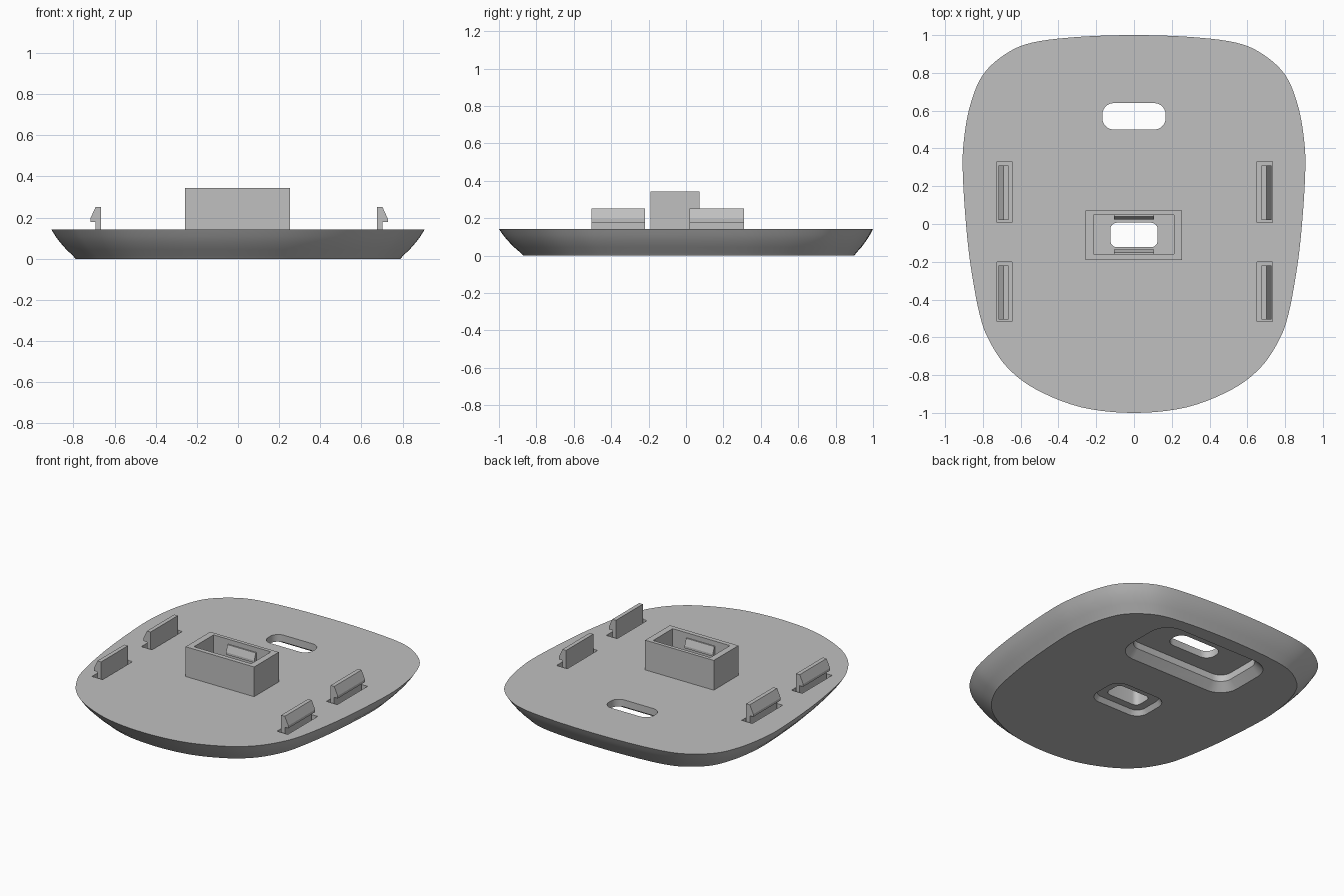
import bpy
import bmesh
from math import cos, sin, pi
from mathutils import Vector

cube = bpy.data.objects.get("Cube")
if cube:
    bpy.data.objects.remove(cube, do_unlink=True)

grey = bpy.data.materials.new("matte_grey")
grey.use_nodes = True
grey.diffuse_color = (0.53, 0.53, 0.53, 1)
grey.node_tree.nodes["Principled BSDF"].inputs["Base Color"].default_value = grey.diffuse_color


def loft(name, loops):
    """Closed solid through a list of matching point loops."""
    bm = bmesh.new()
    rings = [[bm.verts.new(p) for p in loop] for loop in loops]
    n = len(rings[0])
    for a, b in zip(rings, rings[1:]):
        for i in range(n):
            j = (i + 1) % n
            bm.faces.new((a[i], a[j], b[j], b[i]))
    bm.faces.new(rings[0][::-1])
    bm.faces.new(rings[-1])
    bmesh.ops.recalc_face_normals(bm, faces=bm.faces)
    mesh = bpy.data.meshes.new(name)
    bm.to_mesh(mesh)
    bm.free()
    mesh.materials.append(grey)
    obj = bpy.data.objects.new(name, mesh)
    bpy.context.collection.objects.link(obj)
    return obj


def rounded(cx, cy, w, h, r, z, seg=6):
    """Rounded rectangle loop at height z."""
    pts = []
    for q, (sx, sy) in enumerate([(1, 1), (-1, 1), (-1, -1), (1, -1)]):
        for k in range(seg + 1):
            a = (q + k / seg) * pi / 2
            pts.append((cx + sx * (w / 2 - r) + r * cos(a),
                        cy + sy * (h / 2 - r) + r * sin(a), z))
    return pts


def block(name, x0, x1, y0, y1, z0, z1):
    ring = [(x0, y0), (x1, y0), (x1, y1), (x0, y1)]
    return loft(name, [[(x, y, z) for x, y in ring] for z in (z0, z1)])


def carve(obj, cutters):
    """Subtract the cutters, bake the result and remove them."""
    for c in cutters:
        c.hide_render = True
        mod = obj.modifiers.new("cut", "BOOLEAN")
        mod.operation = "DIFFERENCE"
        mod.solver = "EXACT"
        mod.object = c
    graph = bpy.context.evaluated_depsgraph_get()
    mesh = bpy.data.meshes.new_from_object(obj.evaluated_get(graph))
    obj.modifiers.clear()
    obj.data = mesh
    for c in cutters:
        bpy.data.objects.remove(c, do_unlink=True)


def smooth_loop(pts, steps=5):
    """Closed Catmull-Rom curve through the points."""
    out, n = [], len(pts)
    for i in range(n):
        a, b, c, d = (Vector(pts[(i + k) % n]) for k in (-1, 0, 1, 2))
        for s in range(steps):
            t = s / steps
            out.append((2 * b + (c - a) * t + (2 * a - 5 * b + 4 * c - d) * t ** 2
                        + (3 * b - a - 3 * c + d) * t ** 3) / 2)
    return out


# Dished base plate: egg-shaped rim tapering to a smaller flat underside
half = [(0.3, 0.99), (0.54, 0.96), (0.68, 0.9), (0.8, 0.79), (0.867, 0.63),
        (0.9, 0.45), (0.907, 0.29), (0.892, 0.03), (0.865, -0.22),
        (0.817, -0.48), (0.765, -0.62), (0.67, -0.76), (0.52, -0.875), (0.28, -0.97)]
rim = smooth_loop([(0, 1)] + half + [(0, -1)] + [(-x, y) for x, y in reversed(half)])
profile = [(0, 1), (0.015, 0.89), (0.045, 0.62), (0.08, 0.36), (0.11, 0.17), (0.143, 0)]
plate = loft("base_plate", [[(p.x * (1 - 0.13 * t), p.y * (1 - 0.115 * t) + 0.015 * t, z)
                             for p in rim] for z, t in profile])

# Openings, underside recesses and clip pockets
SLOT_Y, PORT_Y = 0.57, -0.058
clip_rows = [(0.02, 0.31), (-0.505, -0.22)]
cutters = [
    loft("slot_cut", [rounded(0, SLOT_Y, 0.335, 0.14, 0.06, z) for z in (-0.1, 0.3)]),
    loft("port_cut", [rounded(0, PORT_Y, 0.25, 0.13, 0.035, z) for z in (-0.1, 0.3)]),
    loft("slot_recess_cut", [rounded(0, SLOT_Y, 0.87, 0.48, 0.14, -0.01),
                             rounded(0, SLOT_Y, 0.85, 0.46, 0.13, 0),
                             rounded(0, SLOT_Y, 0.75, 0.36, 0.08, 0.05),
                             rounded(0, SLOT_Y, 0.75, 0.36, 0.08, 0.095)]),
    loft("port_recess_cut", [rounded(0, PORT_Y, 0.42, 0.29, 0.09, -0.01),
                             rounded(0, PORT_Y, 0.40, 0.27, 0.08, 0),
                             rounded(0, PORT_Y, 0.36, 0.23, 0.06, 0.03)]),
]
for y0, y1 in clip_rows:
    for x0, x1 in ((0.652, 0.733), (-0.725, -0.645)):
        cutters.append(block("pocket_cut", x0, x1, y0 - 0.012, y1 + 0.02, 0.06, 0.3))
carve(plate, cutters)
bpy.ops.object.select_all(action="DESELECT")
plate.select_set(True)
bpy.context.view_layer.objects.active = plate
bpy.ops.object.shade_smooth_by_angle(angle=0.5)

# Open-topped socket box
socket = block("socket_box", -0.257, 0.253, -0.19, 0.072, 0.135, 0.343)
carve(socket, [block("cavity_cut", -0.215, 0.211, -0.16, 0.048, 0.1, 0.4)])

# Wedge catches inside the socket's long walls
for name, wall, side in (("back_catch", 0.048, -1), ("front_catch", -0.16, 1)):
    wedge = [(-0.004, 0.31), (0.009, 0.31), (0.025, 0.265), (0.025, 0.25), (-0.004, 0.25)]
    loft(name, [[(x, wall + side * d, z) for d, z in wedge] for x in (-0.105, 0.105)])

# Snap clips with outward hooks
hook = [(0.67, 0.055), (0.67, 0.252), (0.697, 0.252), (0.723, 0.195),
        (0.723, 0.178), (0.697, 0.178), (0.697, 0.055)]
for row, (y0, y1) in zip(("back", "front"), clip_rows):
    for side, s in (("left", 1), ("right", -1)):
        loft(f"{row}_{side}_clip", [[(s * x + 0.005, y, z) for x, z in hook]
                                    for y in (y0, y1)])
